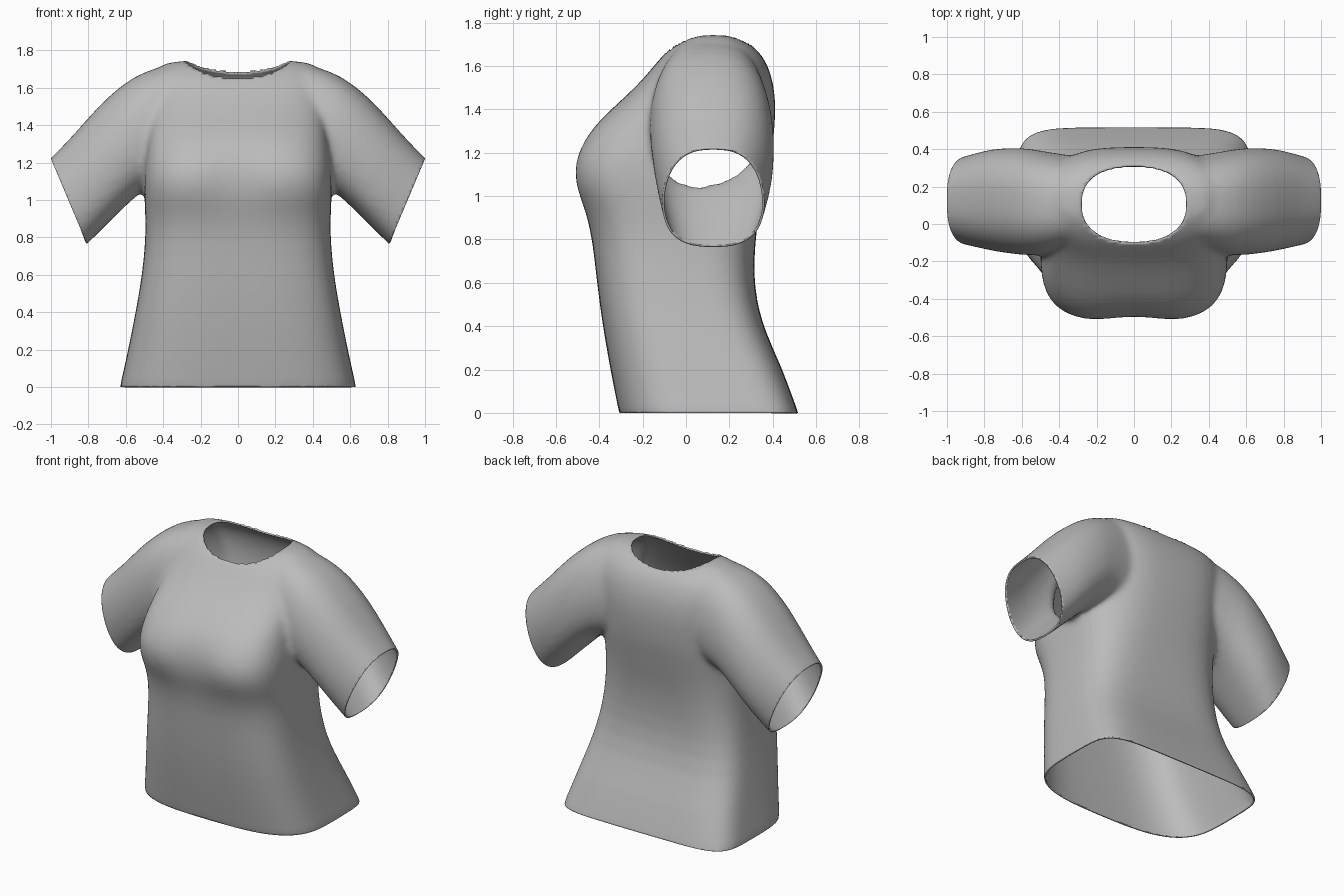
import bpy, bmesh, math
from mathutils import Vector

if "Cube" in bpy.data.objects:
    bpy.data.objects.remove(bpy.data.objects["Cube"])

cloth = bpy.data.materials.new("grey cloth")
cloth.use_nodes = True
GREY = (0.5, 0.5, 0.5, 1)
cloth.diffuse_color = GREY
cloth.node_tree.nodes["Principled BSDF"].inputs["Base Color"].default_value = GREY

SIDES = 40


def power(v, n):
    return math.copysign(abs(v) ** (2 / n), v)


def loft(bm, rings):
    """Skin closed rings of points and cap both ends."""
    loops = [[bm.verts.new(p) for p in ring] for ring in rings]
    for a, b in zip(loops, loops[1:]):
        for i in range(SIDES):
            j = (i + 1) % SIDES
            bm.faces.new((a[i], a[j], b[j], b[i]))
    bm.faces.new(loops[0])
    bm.faces.new(loops[-1])


def torso_ring(z, w, front, back, nf, nb):
    """Rounded section with separate front and back fullness."""
    mid = front * 0.5 + back * 0.5
    pts = []
    for i in range(SIDES):
        t = math.tau * i / SIDES
        n = nb if math.sin(t) > 0 else nf
        x = w * power(math.cos(t), n)
        y = mid + (back - front) / 2 * power(math.sin(t), n)
        # hollow between the two sides of the chest
        if math.sin(t) < 0:
            y += 0.04 * math.exp(-(x / 0.13) ** 2 - ((z - 1.12) / 0.14) ** 2)
        pts.append((x, y, z))
    return pts


def sleeve_ring(side, tx, tz, bx, bz, front, back):
    """Section between a top and a bottom point, narrower at the top."""
    top, bottom = Vector((tx, 0, tz)), Vector((bx, 0, bz))
    pts = []
    for i in range(SIDES):
        t = math.tau * i / SIDES
        h = power(math.sin(t), 2.7)
        p = top * (0.5 + h / 2) + bottom * (0.5 - h / 2)
        half = (back - front) / 2 * (1 - 0.14 * max(h, 0))
        p.y = (front + back) / 2 + half * power(math.cos(t), 2.7)
        pts.append((side * p.x, p.y, p.z))
    return pts


# Torso: height, half width, front, back, front and back squareness
torso = [
    (-0.15, 0.67, -0.28, 0.585, 3.2, 6), (0.0, 0.632, -0.31, 0.515, 3.2, 6),
    (0.2, 0.588, -0.35, 0.45, 3.2, 5), (0.4, 0.548, -0.385, 0.35, 3.2, 4.5),
    (0.6, 0.513, -0.412, 0.31, 3.2, 4), (0.8, 0.494, -0.432, 0.32, 3.2, 3.5),
    (0.93, 0.497, -0.468, 0.34, 3.3, 3.2), (1.02, 0.502, -0.51, 0.36, 3.5, 3),
    (1.12, 0.504, -0.53, 0.38, 3.6, 3), (1.22, 0.498, -0.502, 0.40, 3.5, 3),
    (1.32, 0.485, -0.435, 0.41, 3.4, 3), (1.42, 0.48, -0.325, 0.415, 3.2, 3),
    (1.52, 0.48, -0.215, 0.405, 3, 3), (1.6, 0.48, -0.15, 0.38, 3, 3),
    (1.67, 0.46, -0.09, 0.34, 3, 3), (1.72, 0.42, -0.02, 0.27, 3, 3),
    (1.75, 0.34, 0.05, 0.2, 3, 3),
]
# Sleeve: top x, top z, bottom x, bottom z, front, back
sleeve = [
    (0.1, 1.745, 0.1, 1.15, -0.1, 0.34), (0.3, 1.745, 0.28, 1.12, -0.13, 0.36),
    (0.5, 1.692, 0.42, 1.1, -0.17, 0.385), (0.62, 1.618, 0.5, 1.06, -0.17, 0.405),
    (0.75, 1.5, 0.6, 0.97, -0.16, 0.41), (0.88, 1.345, 0.7, 0.87, -0.14, 0.4),
    (1.005, 1.22, 0.81, 0.76, -0.11, 0.36), (1.12, 1.1, 0.91, 0.665, -0.09, 0.34),
]

bm = bmesh.new()
loft(bm, [torso_ring(*r) for r in torso])
for side in (1, -1):
    loft(bm, [sleeve_ring(side, *r) for r in sleeve])
bmesh.ops.recalc_face_normals(bm, faces=bm.faces)
mesh = bpy.data.meshes.new("shirt")
bm.to_mesh(mesh)
bm.free()
shirt = bpy.data.objects.new("shirt", mesh)
bpy.context.collection.objects.link(shirt)

# Merge torso and sleeves into one soft skin
sub = shirt.modifiers.new("round", "SUBSURF")
sub.levels = 1
remesh = shirt.modifiers.new("merge", "REMESH")
remesh.mode = "VOXEL"
remesh.voxel_size = 0.018
smooth = shirt.modifiers.new("soften", "SMOOTH")
smooth.factor = 0.5
smooth.iterations = 10
graph = bpy.context.evaluated_depsgraph_get()
merged = bpy.data.meshes.new_from_object(shirt.evaluated_get(graph))
shirt.modifiers.clear()
shirt.data = merged


def cut(bm, point, normal, test):
    """Remove everything beyond a plane among the faces passing the test."""
    faces = [f for f in bm.faces if test(f.calc_center_median())]
    geom = faces + list({e for f in faces for e in f.edges})
    geom += list({v for f in faces for v in f.verts})
    bmesh.ops.bisect_plane(bm, geom=geom, plane_co=point, plane_no=normal,
                           clear_outer=True)


bm = bmesh.new()
bm.from_mesh(merged)
# Open the hem and both sleeve ends
cut(bm, (0, 0, 0), (0, 0, -1), lambda c: c.z < 0.3)
for side in (1, -1):
    cut(bm, (0.998, 0, 1.215) if side > 0 else (-0.998, 0, 1.215),
        (side * 0.45, 0, -0.19), lambda c: c.x * side > 0.68 and c.z > 0.5)

# Open the neck and straighten its rim
NECK_Y, NECK_A, NECK_B = 0.105, 0.28, 0.207


def neck(p):
    return ((abs(p.x) / NECK_A) ** 2.4 + (abs(p.y - NECK_Y) / NECK_B) ** 2.4) ** (1 / 2.4)


hole = [f for f in bm.faces
        if f.calc_center_median().z > 1.5 and neck(f.calc_center_median()) < 1]
bmesh.ops.delete(bm, geom=hole, context="FACES")
for v in bm.verts:
    if v.is_boundary and v.co.z > 1.5:
        k = neck(v.co)
        v.co.x /= k
        v.co.y = NECK_Y + (v.co.y - NECK_Y) / k
bmesh.ops.recalc_face_normals(bm, faces=bm.faces)
bm.to_mesh(merged)
bm.free()
merged.materials.clear()
merged.materials.append(cloth)

# Thin cloth edge
thick = shirt.modifiers.new("cloth thickness", "SOLIDIFY")
thick.thickness = 0.01
thick.offset = -1
bpy.context.view_layer.objects.active = shirt
shirt.select_set(True)
bpy.ops.object.shade_smooth_by_angle(angle=math.radians(50))
